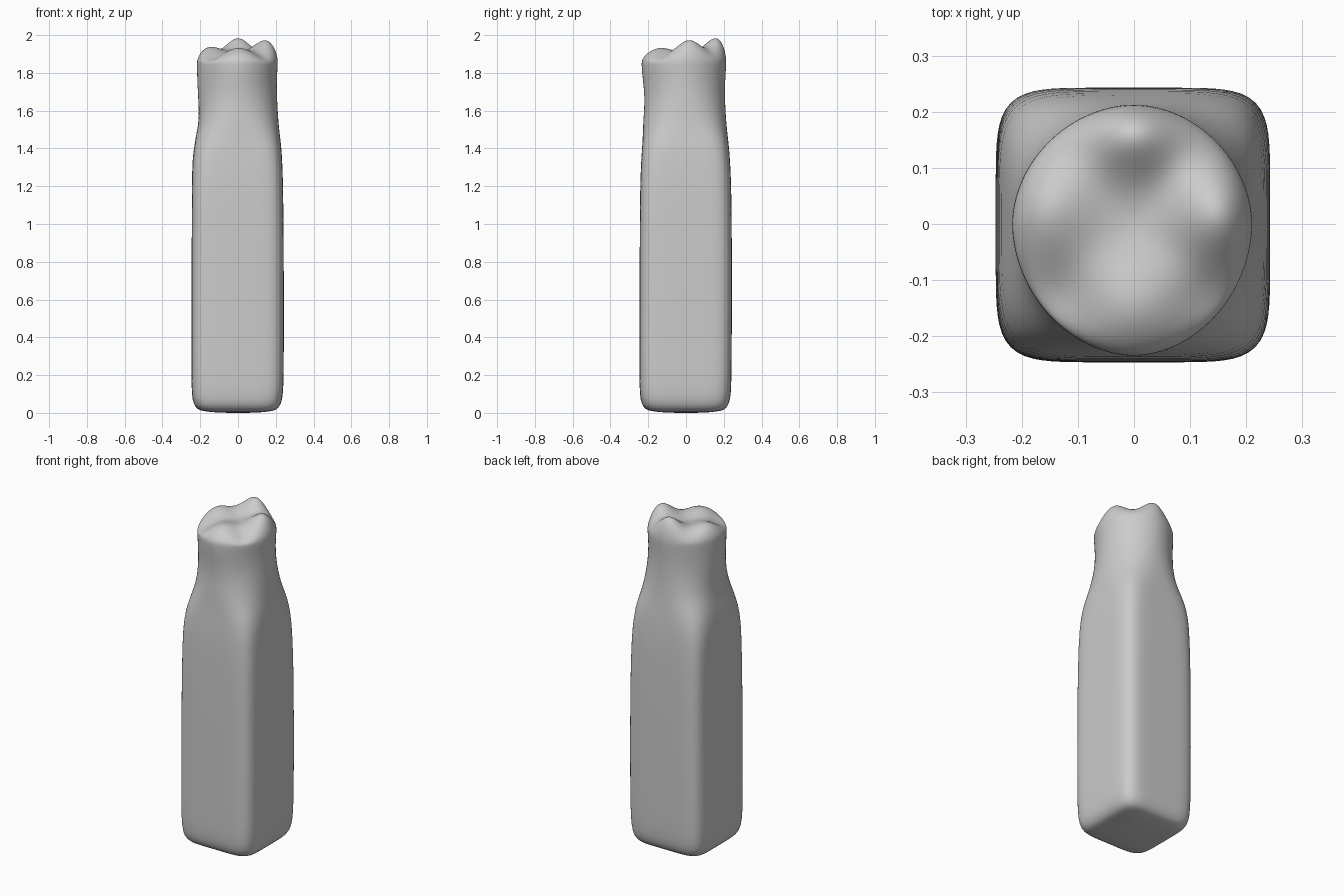
import bpy, bmesh, math

SEG = 64
# cross-sections: z, left, right, front, back extents, squareness
RINGS = [
    (0.01, 0.19, 0.185, 0.19, 0.185, 6),
    (0.018, 0.213, 0.205, 0.213, 0.205, 6),
    (0.045, 0.236, 0.228, 0.236, 0.228, 6),
    (0.10, 0.245, 0.239, 0.245, 0.238, 6),
    (0.20, 0.247, 0.242, 0.247, 0.241, 6.5),
    (0.50, 0.246, 0.243, 0.246, 0.243, 6.5),
    (0.90, 0.245, 0.242, 0.245, 0.243, 6.5),
    (1.20, 0.244, 0.239, 0.243, 0.240, 6),
    (1.34, 0.242, 0.234, 0.237, 0.233, 5.2),
    (1.42, 0.230, 0.228, 0.231, 0.226, 4.2),
    (1.48, 0.220, 0.220, 0.228, 0.219, 3.2),
    (1.55, 0.206, 0.213, 0.226, 0.212, 2.5),
    (1.64, 0.209, 0.208, 0.219, 0.207, 2.1),
    (1.72, 0.214, 0.205, 0.223, 0.206, 1.95),
    (1.80, 0.217, 0.207, 0.233, 0.210, 1.9),
    (1.85, 0.218, 0.212, 0.236, 0.214, 1.9),
]


def outline(ring, a):
    z, l, r, f, b, n = ring
    c, s = math.cos(a), math.sin(a)
    k = (abs(c) ** n + abs(s) ** n) ** (-1 / n)
    return c * k * (r if c > 0 else l), s * k * (b if s > 0 else f)


def bump(x, y, cx, cy, w):
    return math.exp(-((x - cx) ** 2 + (y - cy) ** 2) / (w * w))


def crown_height(x, y):
    # raised crescent at the back and sides, lower mound at the front
    h = 1.90
    h += 0.105 * bump(x, y, 0.0, 0.18, 0.09)
    h += 0.085 * bump(x, y, 0.16, 0.02, 0.09)
    h += 0.045 * bump(x, y, -0.16, 0.03, 0.09)
    h += 0.035 * bump(x, y, 0.0, -0.14, 0.09)
    h -= 0.03 * bump(x, y, -0.14, -0.14, 0.07)
    h -= 0.02 * bump(x, y, 0.14, -0.14, 0.06)
    return h


bm = bmesh.new()
angles = [2 * math.pi * i / SEG for i in range(SEG)]
rows = []

# flat underside inset, then the body and neck walls
rows.append([bm.verts.new((x * 0.6, y * 0.6, 0.001))
             for x, y in (outline(RINGS[0], a) for a in angles)])
for ring in RINGS:
    rows.append([bm.verts.new((*outline(ring, a), ring[0])) for a in angles])

# uneven rounded crown
top = RINGS[-1]
for s in (0.99, 0.965, 0.92, 0.86, 0.78, 0.68, 0.57, 0.45, 0.32, 0.2, 0.09):
    row = []
    for a in angles:
        x, y = outline(top, a)
        x, y = x * s, y * s
        z = top[0] + (crown_height(x, y) - top[0]) * (1 - s ** 6) ** 0.5
        row.append(bm.verts.new((x, y, z)))
    rows.append(row)

for lo, hi in zip(rows, rows[1:]):
    for i in range(SEG):
        j = (i + 1) % SEG
        bm.faces.new((lo[i], lo[j], hi[j], hi[i]))

# close both ends
for row, z, flip in ((rows[0], 0.0, True), (rows[-1], crown_height(0, 0), False)):
    mid = bm.verts.new((0, 0, z))
    for i in range(SEG):
        p, q = row[i], row[(i + 1) % SEG]
        bm.faces.new((q, p, mid) if flip else (p, q, mid))

mesh = bpy.data.meshes.new("carton_body")
bm.to_mesh(mesh)
bm.free()
for p in mesh.polygons:
    p.use_smooth = True
body = bpy.data.objects.new("carton_body", mesh)
bpy.context.collection.objects.link(body)
sub = body.modifiers.new("smooth", 'SUBSURF')
sub.levels = sub.render_levels = 1
